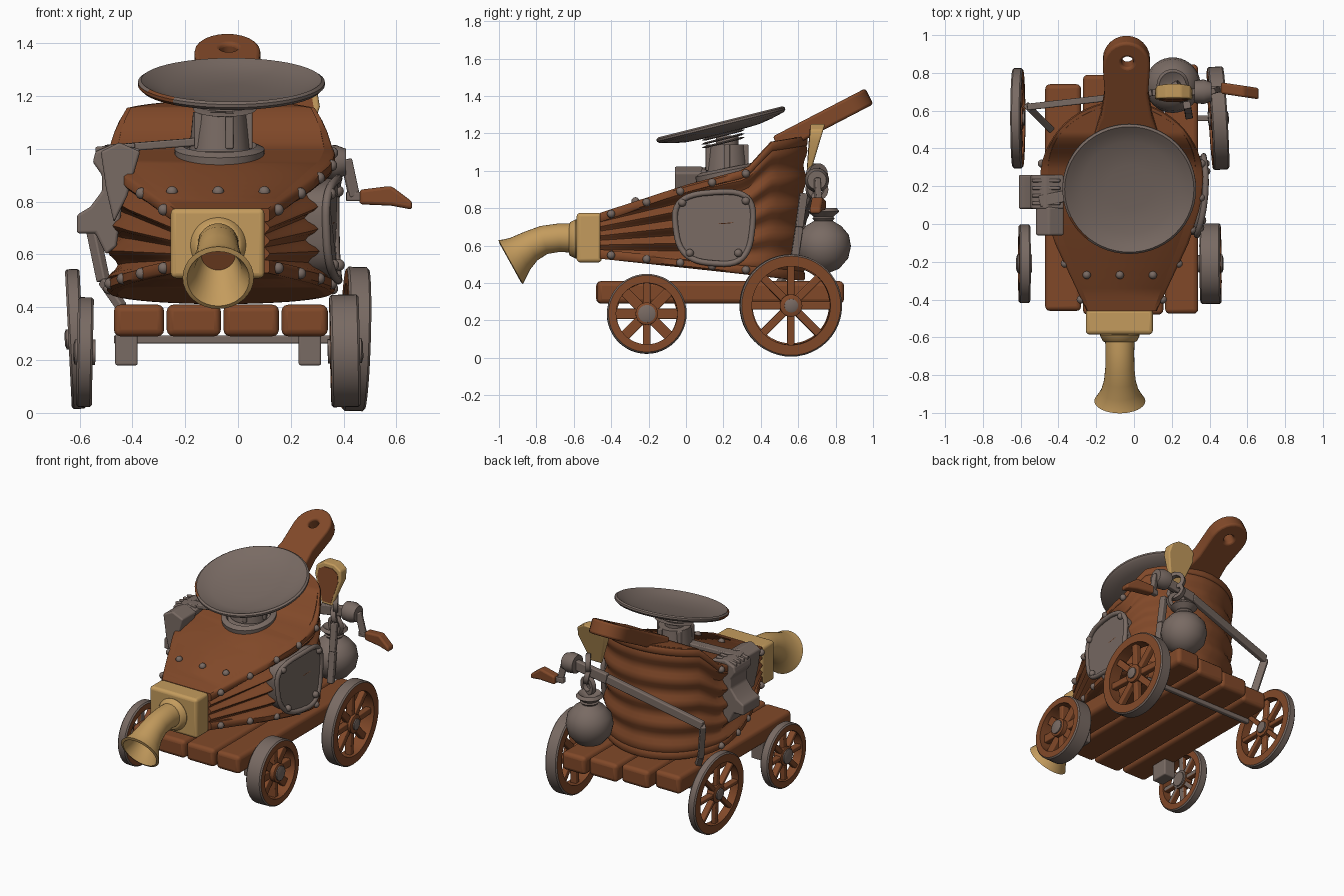
import bpy, bmesh, math
from mathutils import Vector, Matrix

if "Cube" in bpy.data.objects:
    bpy.data.objects.remove(bpy.data.objects["Cube"], do_unlink=True)


def material(name, rgb):
    m = bpy.data.materials.new(name)
    m.use_nodes = True
    m.diffuse_color = (*rgb, 1)
    m.node_tree.nodes["Principled BSDF"].inputs["Base Color"].default_value = (*rgb, 1)
    return m


WOOD = material("brown wood", (0.22, 0.066, 0.022))
IRON = material("warm grey iron", (0.19, 0.145, 0.125))
BRASS = material("brass", (0.55, 0.33, 0.11))
CX = -0.065  # centre line of the bellows


def finish(name, bm, mats, bevel=0.0, angle=40, cutter=None):
    bmesh.ops.recalc_face_normals(bm, faces=bm.faces)
    me = bpy.data.meshes.new(name)
    bm.to_mesh(me)
    bm.free()
    ob = bpy.data.objects.new(name, me)
    bpy.context.collection.objects.link(ob)
    for m in (mats if isinstance(mats, list) else [mats]):
        me.materials.append(m)
    if cutter:
        cut = ob.modifiers.new("hole", "BOOLEAN")
        cut.object, cut.operation = cutter, "DIFFERENCE"
    if bevel:
        mod = ob.modifiers.new("soft edges", "BEVEL")
        mod.width, mod.segments = bevel, 3
    bpy.ops.object.select_all(action="DESELECT")
    ob.select_set(True)
    bpy.context.view_layer.objects.active = ob
    bpy.ops.object.shade_smooth_by_angle(angle=math.radians(angle))
    if bevel:
        ob.modifiers.new("even shading", "WEIGHTED_NORMAL").keep_sharp = True
    return ob


def box(name, lo, hi, mat, bevel=0.015):
    bm = bmesh.new()
    lo, hi = Vector(lo), Vector(hi)
    bmesh.ops.create_cube(bm, size=1, matrix=Matrix.Translation((lo + hi) / 2) @ Matrix.Diagonal((*(hi - lo), 1)))
    return finish(name, bm, mat, bevel)


def frame(origin, axis):
    return Matrix.Translation(origin) @ Vector(axis).to_track_quat("Z", "Y").to_matrix().to_4x4()


def bar(name, a, b, w, h, mat, bevel=0.006):
    a, b = Vector(a), Vector(b)
    bm = bmesh.new()
    bmesh.ops.create_cube(bm, size=1, matrix=frame((a + b) / 2, b - a) @ Matrix.Diagonal((w, h, (b - a).length, 1)))
    return finish(name, bm, mat, bevel)


def lathe(name, profile, origin, axis, mat, n=40, closed=False):
    """Spin (radius, height) pairs about an axis."""
    bm = bmesh.new()
    mx = frame(origin, axis)
    rings = [[bm.verts.new(mx @ Vector((r * math.cos(i * math.tau / n), r * math.sin(i * math.tau / n), z)))
              for i in range(n)] for r, z in profile]
    pairs = list(zip(rings, rings[1:])) + ([(rings[-1], rings[0])] if closed else [])
    for p, q in pairs:
        for i in range(n):
            j = (i + 1) % n
            bm.faces.new((p[i], p[j], q[j], q[i]))
    if not closed:
        bm.faces.new(rings[0])
        bm.faces.new(rings[-1])
    return finish(name, bm, mat)


def prism(name, pts, place, depth, mat, bevel=0.01, cutter=None):
    """Extrude a flat outline; place maps (u, v, d) to space."""
    bm = bmesh.new()
    a = [bm.verts.new(place(u, v, depth[0])) for u, v in pts]
    b = [bm.verts.new(place(u, v, depth[1])) for u, v in pts]
    bm.faces.new(a)
    bm.faces.new(b)
    for i in range(len(pts)):
        j = (i + 1) % len(pts)
        bm.faces.new((a[i], a[j], b[j], b[i]))
    return finish(name, bm, mat, bevel, cutter=cutter)


def lerp(table, x):
    for (x0, v0), (x1, v1) in zip(table, table[1:]):
        if x <= x1:
            return v0 + (v1 - v0) * max(0, (x - x0) / (x1 - x0))
    return table[-1][1]


# Bellows plan and side profiles
def half_width(y):
    if y > 0.25:
        return 0.42 * math.sqrt(max(0.004, 1 - ((y - 0.25) / 0.38) ** 2))
    return lerp([(-0.46, 0.18), (-0.1, 0.34), (0.1, 0.405), (0.25, 0.42)], y)


def top_z(y):
    return lerp([(-0.46, 0.775), (0, 0.925), (0.32, 1.01), (0.45, 1.155), (0.63, 1.185)], y)


def low_z(y):
    return lerp([(-0.46, 0.53), (0.65, 0.41)], y)


STATIONS = [-0.46 + 0.71 * i / 12 for i in range(12)] + [0.25 + 0.38 * math.sin(i * math.pi / 28) for i in range(15)]


def bellows(name, layers, mat):
    """Stack of outlines, each (height blend, height offset, outward growth)."""
    bm = bmesh.new()
    rows = []
    for t, dz, grow in layers:
        sides = []
        for s in (1, -1):
            side = []
            for y in STATIONS:
                fade = lerp([(-0.46, 0.35), (-0.1, 1), (0.25, 0.8), (0.45, 0.35)], y)
                z = low_z(y) * (1 - t) + top_z(y) * t + dz
                back = max(0, y - 0.25) * (0.04 * t + grow)
                side.append(bm.verts.new((CX + s * (half_width(y) + grow * fade), y + back, z)))
            sides.append(side)
        rows.append(sides[0] + sides[1][::-1])
    n = len(rows[0])
    for p, q in zip(rows, rows[1:]):
        for i in range(n):
            j = (i + 1) % n
            bm.faces.new((p[i], p[j], q[j], q[i]))
    for row in (rows[0], rows[-1]):
        for i in range(len(STATIONS) - 1):
            bm.faces.new((row[i], row[i + 1], row[n - 2 - i], row[n - 1 - i]))
    return finish(name, bm, mat, angle=50)


bellows("pleated_leather", [(i / 30, 0, -0.012 - 0.026 * math.cos(i * math.tau / 6)) for i in range(31)], WOOD)
bellows("top_board", [(1, -0.05, 0.0), (1, -0.04, 0.015), (1, -0.01, 0.015), (1, 0, 0.0)], WOOD)
bellows("bottom_board", [(0, 0, 0.0), (0, 0.01, 0.015), (0, 0.04, 0.015), (0, 0.05, 0.0)], WOOD)


def rivet(p):
    bm = bmesh.new()
    bmesh.ops.create_uvsphere(bm, u_segments=12, v_segments=8, radius=0.022, matrix=Matrix.Translation(p))
    finish("rivet", bm, IRON)


for s in (1, -1):
    for y in (-0.4, -0.21, -0.03, 0.14, 0.32):
        x = CX + s * (half_width(y) + 0.01)
        rivet((x, y, top_z(y) - 0.025))
        rivet((x, y, low_z(y) + 0.025))
for x in (-0.25, -0.075, 0.1):
    rivet((x, -0.27, top_z(-0.27)))

# Handle paddle with a hanging hole
outline = [(0.17, 0.5), (0.135, 0.6), (0.115, 0.72), (0.125, 0.86)]
arc = [(0.125 * math.cos(a), 0.875 + 0.12 * math.sin(a)) for a in (math.pi * i / 12 for i in range(13))]
loop = outline + arc + [(-u, v) for u, v in outline[::-1]]


def on_handle(u, v, d):
    return Vector((-0.04 + u, v - 0.025 - 0.45 * d, 1.135 + (v - 0.45) * 0.52 + 0.89 * d))


cutter = lathe("hole_cutter", [(0.032, -0.2), (0.032, 0.2)], (-0.035, 0.87, 1.35), (0, -0.45, 1), WOOD, 20)
cutter.hide_render = True
cutter.hide_viewport = True
prism("handle", loop, on_handle, (-0.07, 0.025), WOOD, 0.014, cutter)

# Brass nozzle
box("nozzle_block", (-0.255, -0.585, 0.51), (0.1, -0.45, 0.775), BRASS, 0.02)
lathe("nozzle_collar", [(0.1, 0), (0.105, 0.015), (0.09, 0.045), (0.08, 0.05)], (-0.075, -0.575, 0.635), (0, -1, 0), BRASS)
PATH = [(-0.6, 0.64, 0.078), (-0.68, 0.642, 0.076), (-0.76, 0.63, 0.077), (-0.83, 0.597, 0.084),
        (-0.885, 0.557, 0.1), (-0.92, 0.526, 0.122), (-0.937, 0.512, 0.135), (-0.94, 0.508, 0.118),
        (-0.9, 0.54, 0.09), (-0.82, 0.6, 0.065)]
TILT = [0, 3, 14, 25, 31, 30, 29, 29, 31, 25]
bm = bmesh.new()
rings = []
for (y, z, r), deg in zip(PATH, TILT):
    c, s = math.cos(math.radians(deg)), math.sin(math.radians(deg))
    rings.append([bm.verts.new((-0.075 + r * math.cos(a), y - r * math.sin(a) * s, z + r * math.sin(a) * c))
                  for a in (math.tau * i / 32 for i in range(32))])
for p, q in zip(rings, rings[1:]):
    for i in range(32):
        bm.faces.new((p[i], p[i - 1], q[i - 1], q[i]))
bm.faces.new(rings[-1])
horn = finish("nozzle_horn", bm, [BRASS, WOOD])
horn.data.polygons[-1].material_index = 1

# Dish with a worn wooden patch on its rim, and its stand
AX = (0, -0.25, 1)
dish = lathe("dish", [(0.02, -0.02), (0.2, -0.012), (0.27, 0.0), (0.342, 0.018), (0.354, 0.03), (0.354, 0.042),
                      (0.342, 0.05), (0.31, 0.034), (0.25, 0.012), (0.12, 0.0), (0.02, -0.002)],
             (-0.025, 0.195, 1.213), AX, [IRON, WOOD], 56)
for p in dish.data.polygons:
    x, y, z = p.center
    p.material_index = int(p.normal.z < 0.75 and x < -0.24 and -0.08 < y < 0.2)
lathe("stand_base", [(0.17, -0.05), (0.17, 0.02), (0.14, 0.035), (0.13, 0.015)], (-0.07, 0.22, 0.98), (0, -0.2, 1), IRON)
lathe("stand_post", [(0.115, 0), (0.1, 0.15), (0.06, 0.15), (0.06, 0.2)], (-0.07, 0.22, 0.99), (0, 0, 1), IRON)
for i in range(3):
    lathe("spring_plate", [(0.1, 0), (0.12, 0.006), (0.1, 0.012)], (-0.05, 0.2, 1.145 + i * 0.02), AX, IRON)
for a in range(5):
    x, y = 0.105 * math.cos(a * 1.257), 0.105 * math.sin(a * 1.257)
    bar("stand_rib", (CX + x, 0.22 + y, 1.0), (CX + x, 0.22 + y, 1.14), 0.03, 0.03, IRON)


# Shield plate on the left flank, with a raised border
def soft(v):
    return math.copysign(abs(v) ** 0.65, v)


SHIELD = []
for i in range(40):
    c, s = soft(math.cos(i * math.tau / 40)), soft(math.sin(i * math.tau / 40))
    SHIELD.append((0.15 + 0.205 * c * (1 + 0.1 * s), 0.695 + 0.19 * s + 0.015 * c * s))


def on_flank(u, v, d):
    return Vector((0.345 + d - 0.6 * (u - 0.22) ** 2, u, v))


prism("shield_plate", SHIELD, on_flank, (-0.05, 0.035), IRON, 0)
curve = bpy.data.curves.new("shield_border", "CURVE")
curve.dimensions, curve.bevel_depth, curve.bevel_resolution = "3D", 0.016, 3
spline = curve.splines.new("POLY")
spline.points.add(len(SHIELD) - 1)
spline.use_cyclic_u = True
for pt, (u, v) in zip(spline.points, SHIELD):
    pt.co = (*on_flank(u, v, 0.035), 1)
curve.materials.append(IRON)
bpy.context.collection.objects.link(bpy.data.objects.new("shield_border", curve))
for u, v in ((-0.02, 0.83), (0.32, 0.84), (0.28, 0.56), (0.02, 0.56)):
    rivet(on_flank(u, v, 0.04))

# Draped iron clamp on the right flank
CLAMP = [(-0.37, 1.0), (-0.47, 1.02), (-0.54, 0.99), (-0.55, 0.95), (-0.515, 0.9), (-0.515, 0.84), (-0.56, 0.78),
         (-0.61, 0.75), (-0.61, 0.68), (-0.54, 0.68), (-0.5, 0.6), (-0.46, 0.63), (-0.43, 0.85)]
prism("clamp", CLAMP, lambda u, v, d: Vector((u, d, v)), (0.08, 0.26), IRON)
prism("clamp_lip", [(-0.37, 0.99), (-0.45, 1.025), (-0.52, 0.99), (-0.5, 0.85), (-0.47, 0.72), (-0.42, 0.82)],
      lambda u, v, d: Vector((u, d, v)), (-0.06, 0.09), IRON)
for i in range(4):
    bar("clamp_ridge", (-0.39, 0.11 + i * 0.04, 1.01), (-0.54, 0.11 + i * 0.04, 0.995), 0.018, 0.025, IRON)
bar("clamp_arm", (-0.5, 0.12, 1.0), (-0.12, 0.2, 1.03), 0.06, 0.03, IRON)

# Plank deck, back axle and front axle blocks
for x0, x1, y0, y1 in ((-0.47, -0.28, -0.46, 0.74), (-0.27, -0.065, -0.48, 0.79),
                       (-0.055, 0.155, -0.48, 0.82), (0.165, 0.34, -0.475, 0.845)):
    box("deck_plank", (x0, y0, 0.29), (x1, y1, 0.41), WOOD, 0.025)
bar("back_axle", (-0.47, 0.56, 0.278), (0.42, 0.56, 0.278), 0.03, 0.03, IRON)
for x in (-0.465, 0.23):
    box("axle_block", (x, -0.27, 0.18), (x + 0.085, -0.15, 0.3), IRON, 0.008)


# Spoked wheels: wooden faces, iron treads, optionally iron inner faces
def wheel(name, centre, r, width, axis, iron_inside=False):
    rim, h, cap = r * 0.77, width / 2, 0.01 / r
    ax = Vector(axis).normalized()
    parts = [lathe(name + "_rim", [(rim, -h), (r - 0.008, -h), (r, -h + 0.008), (r, h - 0.008), (r - 0.008, h), (rim, h)],
                   centre, axis, [WOOD, IRON], 48, True)]
    for p in parts[0].data.polygons:
        radial = (p.center - Vector(centre)) - ax * ax.dot(p.center - Vector(centre))
        p.material_index = int(radial.length > r * 0.95 and abs(p.normal.dot(ax)) < 0.8)
    mx = frame(centre, axis)
    for i in range(8):
        d = Vector((math.cos(i * math.tau / 8), math.sin(i * math.tau / 8), 0))
        parts.append(bar(name + "_spoke", mx @ (d * 0.02), mx @ (d * (rim + 0.01)), 0.04, width * 0.5, [WOOD, IRON]))
    parts.append(lathe(name + "_hub", [(0.06, -h), (0.06, h - 0.005), (0.05, h)], centre, axis, [WOOD, IRON], 24))
    lathe(name + "_cap", [(cap, -h - 0.01), (cap, h + 0.008), (cap * 0.6, h + 0.014)], centre, axis, IRON, 16)
    if iron_inside:
        for ob in parts[1:]:
            for p in ob.data.polygons:
                if p.normal.dot(ax) < -0.5:
                    p.material_index = 1


wheel("front_left_wheel", (0.405, -0.21, 0.235), 0.213, 0.11, (1, 0.01, 0.02))
wheel("back_left_wheel", (0.445, 0.56, 0.28), 0.273, 0.085, (1, 0.06, -0.03))
wheel("front_right_wheel", (-0.58, -0.21, 0.23), 0.208, 0.06, (-1, 0, 0.02), True)
wheel("back_right_wheel", (-0.615, 0.56, 0.28), 0.265, 0.055, (-1, 0, -0.05))

# Sack with tied neck
lathe("sack", [(0.02, -0.146), (0.085, -0.12), (0.132, -0.065), (0.147, 0), (0.136, 0.06), (0.095, 0.108),
               (0.05, 0.135), (0.05, 0.155), (0.085, 0.185), (0.07, 0.205), (0.02, 0.175)], (0.205, 0.735, 0.597), (0, 0, 1), IRON)
lathe("sack_tie", [(0.045, -0.015), (0.06, 0), (0.045, 0.015)], (0.205, 0.735, 0.745), (0, 0, 1), IRON, 24)
for z, axis in ((0.83, (0.3, 1, 0)), (0.9, (1, 0.4, 0.2)), (0.98, (0.8, 0.5, 0))):
    lathe("sack_hook", [(0.035, -0.015), (0.06, -0.015), (0.06, 0.015), (0.035, 0.015)], (0.24, 0.7, z), axis, IRON, 20, True)

# Bracket down the back left of the bellows
BRACKET = [(0.28, 0.63, 0.88), (0.285, 0.605, 0.7), (0.29, 0.575, 0.5)]
for a, b in zip(BRACKET, BRACKET[1:]):
    bar("crank_bracket", a, b, 0.04, 0.04, IRON)

# Crank and drive strap
STRAP = [(0.36, 0.7, 0.95), (0.1, 0.695, 0.91), (-0.56, 0.62, 0.74), (-0.51, 0.57, 0.5), (-0.44, 0.5, 0.4)]
for (a, b), h in zip(zip(STRAP, STRAP[1:]), (0.065, 0.055, 0.045, 0.035)):
    bar("drive_strap", a, b, 0.035, h, IRON)
lathe("crank_boss", [(0.06, -0.05), (0.065, 0), (0.05, 0.04)], (0.37, 0.7, 0.95), (1, 0, 0), IRON, 24)
bar("crank_arm", (0.41, 0.7, 0.96), (0.44, 0.71, 0.82), 0.03, 0.04, IRON)
bar("crank_pin", (0.41, 0.71, 0.82), (0.48, 0.715, 0.82), 0.035, 0.035, IRON)
prism("crank_grip", [(0.46, 0.79), (0.46, 0.845), (0.58, 0.86), (0.66, 0.8), (0.66, 0.77), (0.58, 0.785)],
      lambda u, v, d: Vector((u, d - 0.15 * (u - 0.46), v)), (0.69, 0.75), WOOD, 0.012)

# Brass scoop behind the top board
SCOOP = [(0.17, 0.98), (0.25, 0.98), (0.31, 1.16), (0.3, 1.22), (0.25, 1.25), (0.17, 1.25), (0.12, 1.22), (0.11, 1.16)]


def on_scoop(u, v, d):
    return Vector((u, 0.645 + d * (v - 0.9) * 4 + (v - 0.98) * 0.08, v))


prism("scoop", SCOOP, on_scoop, (0, 0.055), BRASS, 0.01)
prism("scoop_lining", [(0.21 + (u - 0.21) * 0.78, 1.08 + (v - 1.08) * 0.84) for u, v in SCOOP],
      on_scoop, (-0.003, 0.003), WOOD, 0)
